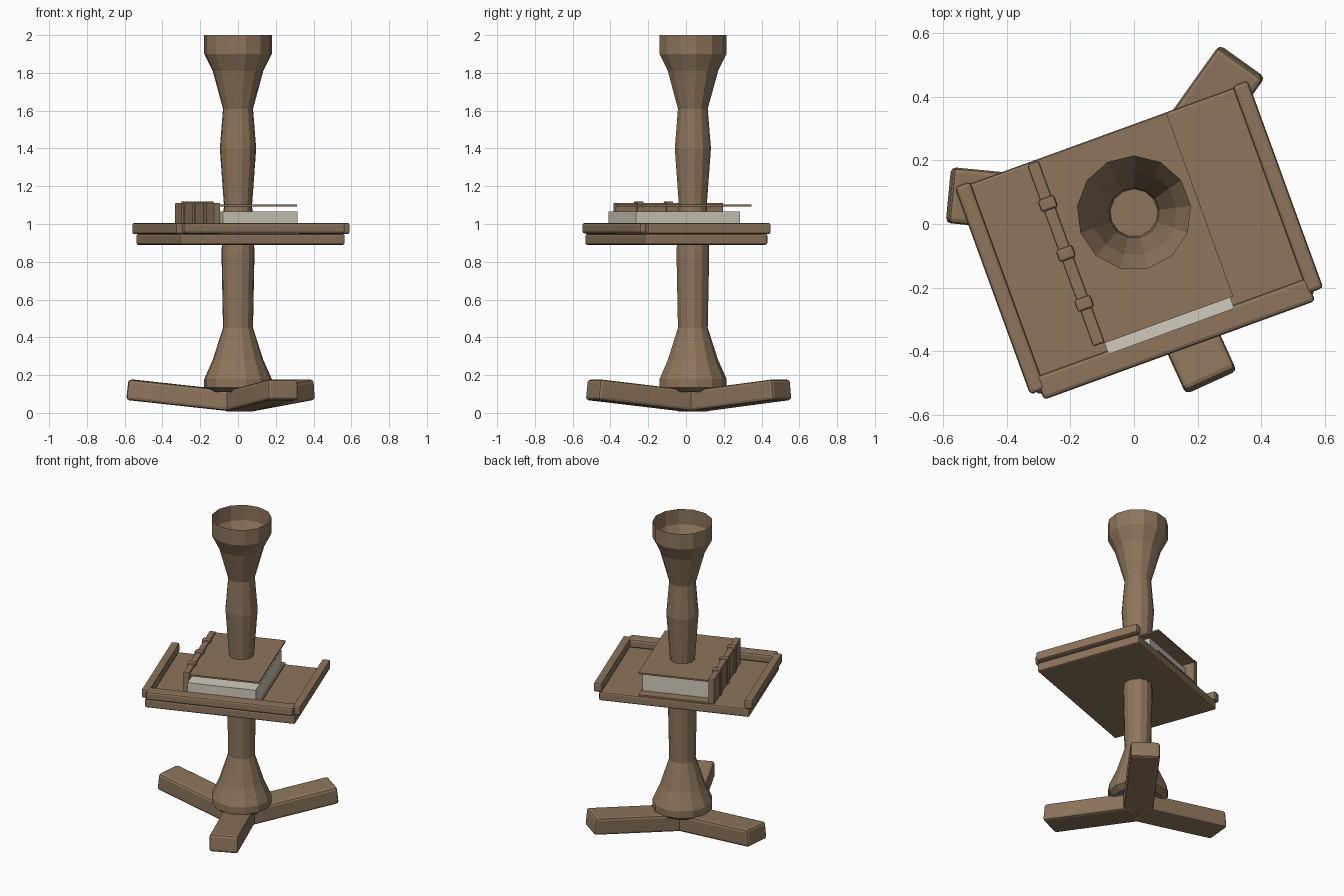
import bpy, bmesh, math
from mathutils import Matrix, Vector

old = bpy.data.objects.get("Cube")
if old:
    bpy.data.objects.remove(old, do_unlink=True)


def make_material(name, rgb):
    mat = bpy.data.materials.new(name)
    mat.use_nodes = True
    mat.diffuse_color = (*rgb, 1)
    mat.node_tree.nodes["Principled BSDF"].inputs["Base Color"].default_value = (*rgb, 1)
    return mat


wood = make_material("brown wood", (0.27, 0.178, 0.105))
paper = make_material("pale paper", (0.64, 0.60, 0.50))


def finish(bm, name, mat):
    mesh = bpy.data.meshes.new(name)
    bm.to_mesh(mesh)
    bm.free()
    mesh.materials.append(mat)
    obj = bpy.data.objects.new(name, mesh)
    bpy.context.collection.objects.link(obj)
    return obj


def box(name, low, high, matrix, mat=wood, bevel=0.0):
    """Box between two local corners, placed by a matrix."""
    low, high = Vector(low), Vector(high)
    bm = bmesh.new()
    bmesh.ops.create_cube(bm, size=1)
    for v in bm.verts:
        v.co = (low + high) / 2 + v.co * (high - low)
    if bevel:
        bmesh.ops.bevel(bm, geom=bm.edges[:], offset=bevel, segments=2,
                        profile=0.5, affect='EDGES')
    obj = finish(bm, name, mat)
    obj.matrix_world = matrix
    return obj


# Turned column, open at the top
AXIS_Y = 0.035
SIDES = 13
profile = [(0.145, 0.11), (0.18, 0.135), (0.18, 0.18), (0.135, 0.28),
           (0.08, 0.45), (0.088, 0.85), (0.075, 1.1), (0.097, 1.4),
           (0.08, 1.61), (0.135, 1.81), (0.18, 1.9), (0.18, 2.0)]
bm = bmesh.new()
rings = []
for r, z in profile:
    ring = []
    for i in range(SIDES):
        a = math.pi / 2 + math.tau * i / SIDES
        ring.append(bm.verts.new((r * math.cos(a), AXIS_Y + r * math.sin(a), z)))
    rings.append(ring)
for lower, upper in zip(rings, rings[1:]):
    for i in range(SIDES):
        j = (i + 1) % SIDES
        bm.faces.new((lower[i], lower[j], upper[j], upper[i]))
bm.faces.new(rings[0][::-1])
finish(bm, "column", wood)

# Three legs rising outwards
for i in range(3):
    place = (Matrix.Translation((0, AXIS_Y, 0.06))
             @ Matrix.Rotation(math.radians(54.5 + 120 * i), 4, 'Z')
             @ Matrix.Rotation(math.radians(-6.2), 4, 'Y'))
    box(f"leg_{i + 1}", (0, -0.088, -0.055), (0.585, 0.088, 0.055), place, bevel=0.016)

# Tray with rails on three sides
turn = Matrix.Rotation(math.radians(20), 4, 'Z')
box("tray_board", (-0.468, -0.4, 0.89), (0.458, 0.295, 0.947), turn, bevel=0.01)
box("front_rail", (-0.455, -0.422, 0.95), (0.452, -0.345, 1.005), turn, bevel=0.012)
for side, name in ((-1, "right_rail"), (1, "left_rail")):
    a, b = sorted((side * 0.438, side * 0.49))
    box(name, (a, -0.392, 0.946), (b, 0.302, 1.006), turn, bevel=0.012)

# Book lying on the tray
for name, z in (("lower_cover", 0.947), ("upper_cover", 1.092)):
    box(name, (-0.22, -0.32, z), (0.215, 0.292, z + 0.01), turn)
box("pages", (-0.215, -0.357, 0.957), (0.205, 0.229, 1.065), turn, paper)
box("spine", (-0.252, -0.318, 0.947), (-0.214, 0.289, 1.112), turn, bevel=0.006)
for i in range(3):
    v = -0.181 + 0.167 * i
    box(f"spine_band_{i + 1}", (-0.26, v - 0.02, 0.947), (-0.206, v + 0.02, 1.12),
        turn, bevel=0.008)
